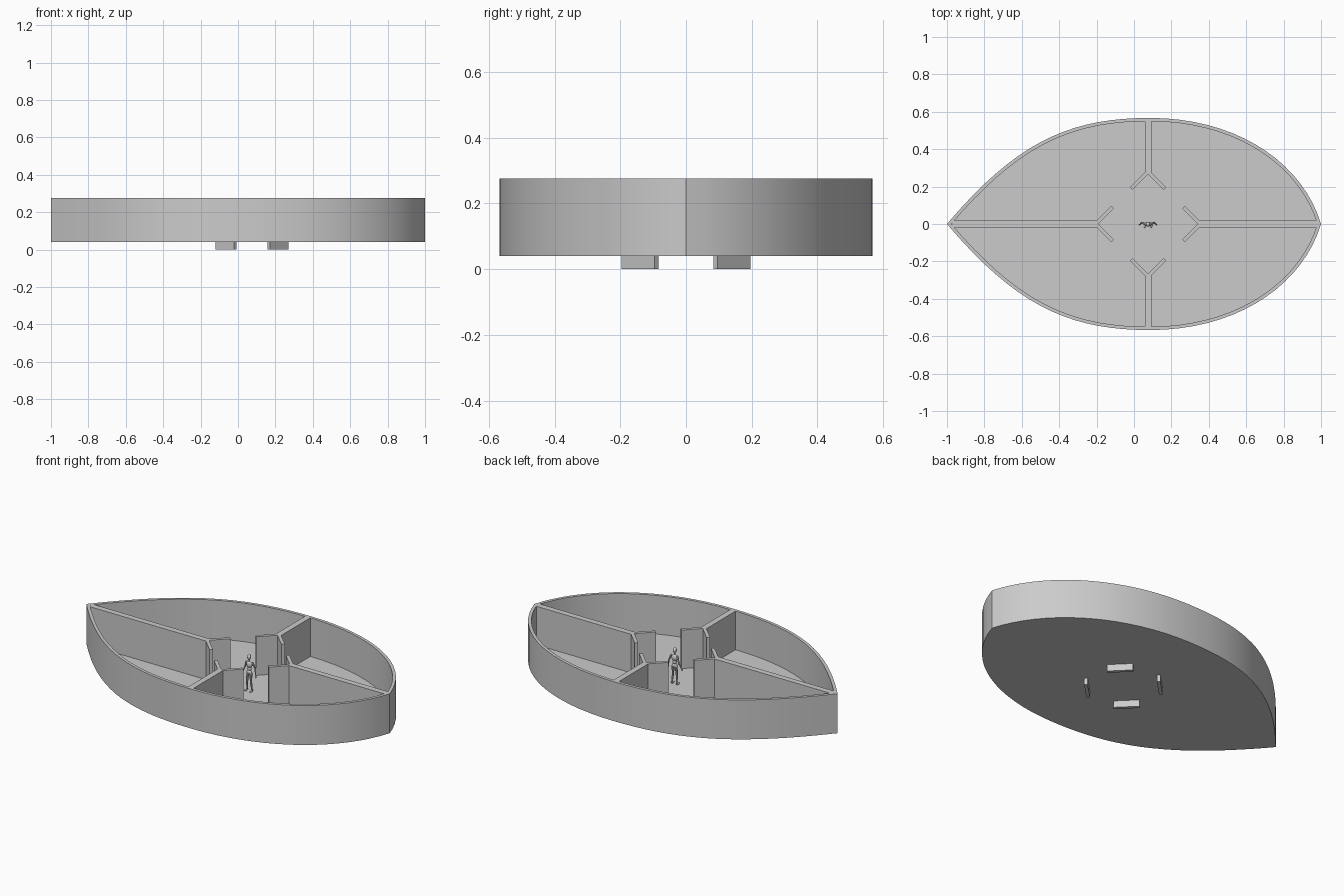
import bpy, bmesh
from mathutils import Vector, Matrix
from mathutils.geometry import interpolate_bezier

if "Cube" in bpy.data.objects:
    bpy.data.objects.remove(bpy.data.objects["Cube"])

CX = 0.075                      # centre of the diamond room
BASE, FLOOR, TOP = 0.04, 0.045, 0.275


def add_object(name, bm, smooth=False):
    bmesh.ops.recalc_face_normals(bm, faces=bm.faces[:])
    mesh = bpy.data.meshes.new(name)
    bm.to_mesh(mesh)
    bm.free()
    obj = bpy.data.objects.new(name, mesh)
    bpy.context.collection.objects.link(obj)
    if smooth:
        bpy.ops.object.select_all(action='DESELECT')
        obj.select_set(True)
        bpy.context.view_layer.objects.active = obj
        bpy.ops.object.shade_smooth_by_angle(angle=0.6)
    return obj


def prism(name, pts, z0, z1):
    bm = bmesh.new()
    face = bm.faces.new([bm.verts.new((x, y, z0)) for x, y in pts])
    ext = bmesh.ops.extrude_face_region(bm, geom=[face])
    # keep the base cap, then lift the extruded copy
    up = [v for v in ext['geom'] if isinstance(v, bmesh.types.BMVert)]
    bmesh.ops.translate(bm, verts=up, vec=(0, 0, z1 - z0))
    if len([f for f in bm.faces if all(abs(v.co.z - z0) < 1e-6 for v in f.verts)]) == 0:
        bm.faces.new([v for v in bm.verts if abs(v.co.z - z0) < 1e-6])
    return add_object(name, bm)


def inset(pts, t):
    # mitred inward offset of a counter-clockwise outline
    out = []
    for i, p in enumerate(pts):
        a = (p - pts[i - 1]).normalized()
        b = (pts[(i + 1) % len(pts)] - p).normalized()
        na, nb = Vector((-a.y, a.x)), Vector((-b.y, b.x))
        m = (na + nb).normalized()
        out.append(p + m * (t / m.dot(na)))
    return out


# Leaf-shaped outline
V = Vector
left = interpolate_bezier(V((-1, 0)), V((-.62, .45)), V((-.33, .567)), V((.085, .567)), 18)
right = interpolate_bezier(V((.085, .567)), V((.55, .567)), V((.9, .33)), V((1, 0)), 18)
half = [V((p[0], p[1])) for p in list(left) + list(right)[1:]]
outline = [V((p.x, -p.y)) for p in half] + half[-2:0:-1]
inner = inset(outline, 0.018)

# Outer shell with floor
bm = bmesh.new()
rings = [[bm.verts.new((p.x, p.y, z)) for p in ring]
         for ring, z in ((outline, BASE), (outline, TOP), (inner, TOP), (inner, FLOOR))]
n = len(outline)
for a, b in zip(rings, rings[1:]):
    for i in range(n):
        j = (i + 1) % n
        bm.faces.new((a[i], a[j], b[j], b[i]))
bm.faces.new(rings[0][::-1])
bm.faces.new(rings[3])
add_object("shell_and_floor", bm, smooth=True)

# Y-shaped partition walls
for name, d, length in (("left", (-1, 0), 1.047), ("right", (1, 0), 0.91),
                        ("back", (0, 1), 0.556), ("front", (0, -1), 0.556)):
    side = [(length, .0175), (.2745, .0175), (.1955, .0965), (.182, .083)]
    prof = side + [(.265, 0)] + [(u, -w) for u, w in reversed(side)]
    prism("partition_" + name,
          [(CX + u * d[0] - w * d[1], u * d[1] + w * d[0]) for u, w in prof], FLOOR - .003, TOP)

# Sunken door blocks between the partition arms
for sx in (-1, 1):
    for sy in (-1, 1):
        pts = [(.182, .083), (.083, .182), (.0965, .1955), (.1955, .0965)]
        prism("door_block_%s_%s" % ("right" if sx > 0 else "left", "back" if sy > 0 else "front"),
              [(CX + sx * x, sy * y) for x, y in pts], 0, BASE + .002)


# Standing figure made of tapered limbs and ball joints
def limb(bm, a, b, r1, r2):
    a, b = Vector(a), Vector(b)
    rot = (b - a).to_track_quat('Z', 'Y').to_matrix().to_4x4()
    bmesh.ops.create_cone(bm, cap_ends=True, segments=10, radius1=r1, radius2=r2,
                          depth=(b - a).length, matrix=Matrix.Translation((a + b) / 2) @ rot)


def ball(bm, c, r, scale=(1, 1, 1)):
    bmesh.ops.create_uvsphere(bm, u_segments=12, v_segments=8, radius=r,
                              matrix=Matrix.Translation(c) @ Matrix.Diagonal((*scale, 1)))


bm = bmesh.new()
ball(bm, (CX, -.002, .247), .0135, (.8, .95, 1.1))
limb(bm, (CX, 0, .222), (CX, 0, .238), .0045, .0045)
add_object("figure_head", bm, True)

bm = bmesh.new()
ball(bm, (CX, 0, .203), .02, (.95, .6, 1))
ball(bm, (CX, 0, .178), .013, (1, .7, 1))
ball(bm, (CX, 0, .158), .017, (1, .65, .8))
add_object("figure_torso", bm, True)

for s, label in ((-1, "left"), (1, "right")):
    for part, joints, radii in (
            ("arm", [(.021, .002, .215), (.033, .008, .181), (.043, -.002, .150)], (.0055, .0045, .003)),
            ("leg", [(.010, 0, .153), (.013, -.003, .100), (.016, .003, .052)], (.008, .006, .004))):
        bm = bmesh.new()
        pts = [(CX + s * x, y, z) for x, y, z in joints]
        for p, q, r1, r2 in zip(pts, pts[1:], radii, radii[1:]):
            limb(bm, p, q, r1, r2)
        for p, r in zip(pts, radii):
            ball(bm, p, r)
        if part == "arm":
            ball(bm, (CX + s * .046, -.004, .141), .008, (.5, .6, 1))
        else:
            ball(bm, (CX + s * .017, -.007, .049), .014, (.42, 1, .36))
        add_object("figure_%s_%s" % (label, part), bm, True)
